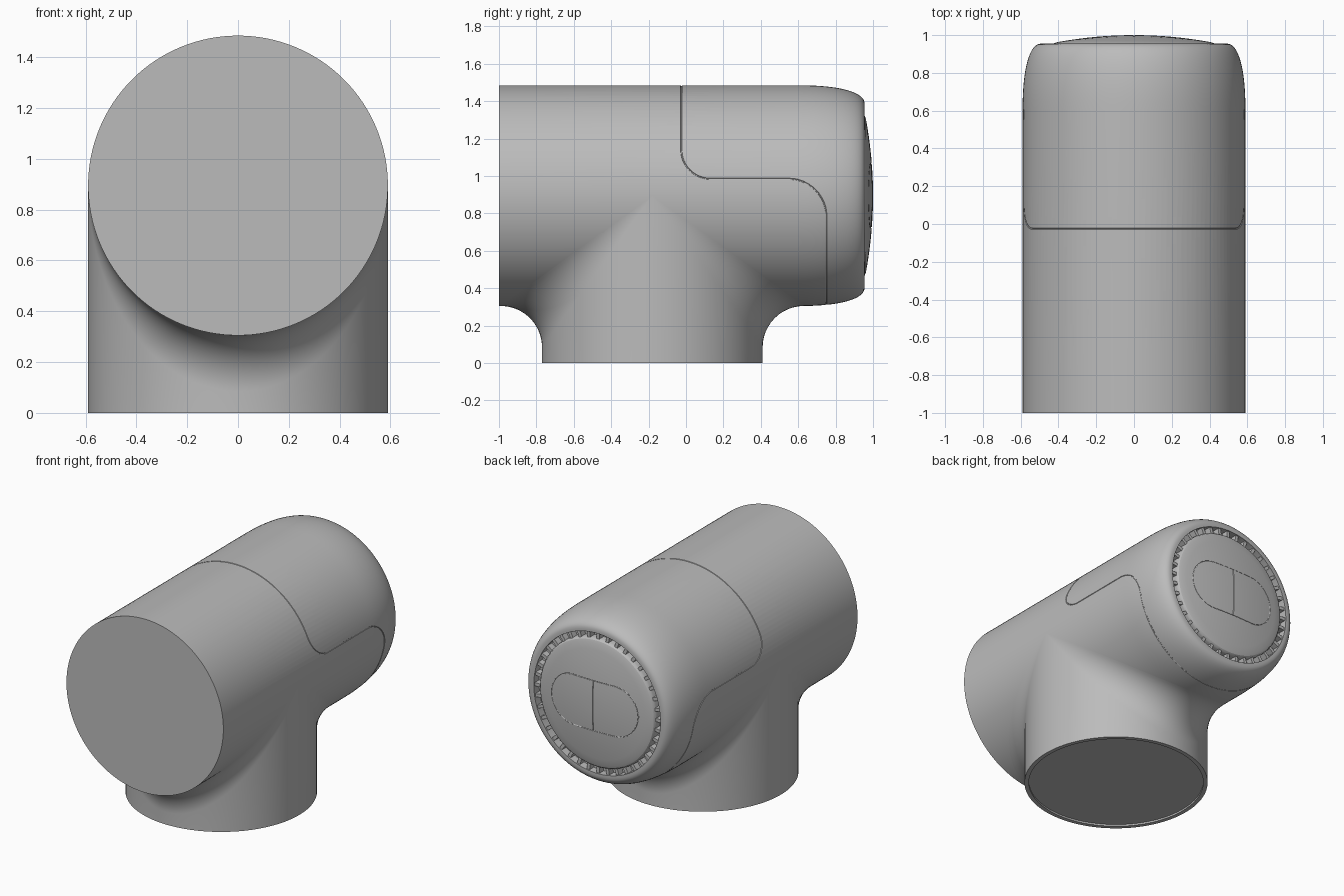
import bpy
from math import sin, cos, acos, pi, sqrt
from mathutils import Vector

if "Cube" in bpy.data.objects:
    bpy.data.objects.remove(bpy.data.objects["Cube"])

R = 0.59          # radius of barrel and neck
ZC = 0.895        # height of barrel axis
NECK_Y = -0.18    # neck axis
FILLET = 0.22     # blend between neck and barrel
SEG = 128

grey = bpy.data.materials.new("plain_grey")
grey.use_nodes = True
colour = (0.5, 0.5, 0.5, 1)
grey.diffuse_color = colour
grey.node_tree.nodes["Principled BSDF"].inputs["Base Color"].default_value = colour


def make(name, verts, faces):
    mesh = bpy.data.meshes.new(name)
    mesh.from_pydata([tuple(v) for v in verts], [], faces)
    mesh.materials.append(grey)
    obj = bpy.data.objects.new(name, mesh)
    bpy.context.collection.objects.link(obj)
    return obj


def loft(name, rings, close_end=True):
    """Skin a stack of rings; the first is capped, the last optionally."""
    n = len(rings[0])
    verts = [p for ring in rings for p in ring]
    faces = [tuple(reversed(range(n)))]
    for i in range(len(rings) - 1):
        for j in range(n):
            k = (j + 1) % n
            faces.append((i*n + j, i*n + k, (i+1)*n + k, (i+1)*n + j))
    if close_end:
        faces.append(tuple(range((len(rings)-1)*n, len(rings)*n)))
    return make(name, verts, faces)


def revolve(name, profile):
    """Turn (radius, y) pairs about the barrel axis."""
    turns = [2*pi*j/SEG for j in range(SEG)]
    return loft(name, [[(r*cos(a), y, ZC - r*sin(a)) for a in turns]
                       for r, y in profile])


def activate(obj):
    bpy.ops.object.select_all(action='DESELECT')
    obj.select_set(True)
    bpy.context.view_layer.objects.active = obj


def engrave(target, points, cyclic, width=0.004):
    """Cut a fine groove along a path."""
    curve = bpy.data.curves.new("groove_cutter", 'CURVE')
    curve.dimensions = '3D'
    curve.bevel_depth = width
    curve.bevel_resolution = 1
    curve.use_fill_caps = True
    spline = curve.splines.new('POLY')
    spline.points.add(len(points) - 1)
    for sp, p in zip(spline.points, points):
        sp.co = (*p, 1)
    spline.use_cyclic_u = cyclic
    cutter = bpy.data.objects.new("groove_cutter", curve)
    cutter.hide_render = True
    bpy.context.collection.objects.link(cutter)
    activate(cutter)
    bpy.ops.object.convert(target='MESH')
    cutter = bpy.context.view_layer.objects.active
    activate(target)
    mod = target.modifiers.new("groove", 'BOOLEAN')
    mod.operation = 'DIFFERENCE'
    mod.solver = 'EXACT'
    mod.object = cutter
    bpy.ops.object.modifier_apply(modifier=mod.name)
    bpy.data.objects.remove(cutter)


# Barrel with flat front, softly rounded back and a recess for the end cap
quarter = [pi/2*i/16 for i in range(17)]
rounding = [(0.49 + 0.1*max(cos(t), 0)**0.87, 0.6 + 0.355*sin(t)**0.87)
            for t in quarter]
barrel = revolve("barrel", [(R, -1.0)] + rounding + [(0.476, 0.955), (0.476, 0.9)])

# Neck blended into the barrel by a rolling fillet
steps = [2*pi*j/SEG for j in range(SEG)]
rings = [[(r*cos(a), NECK_Y + r*sin(a), z) for a in steps]
         for r, z in ((0.562, 0.012), (0.562, 0), (R, 0))]
for i in range(15):
    ring = []
    for a in steps:
        c, s = cos(a), sin(a)
        centre = Vector((c, s, -abs(s))) * (R + FILLET)
        to_neck, to_barrel = Vector((-c, -s, 0)), Vector((-c, 0, abs(s)))
        p = centre + to_neck.lerp(to_barrel, i/14).normalized() * FILLET
        ring.append(p + Vector((0, NECK_Y, ZC)))
    rings.append(ring)
neck = loft("neck", rings, close_end=False)

# Domed end cap
def dome_y(r):
    return 0.962 + 0.038*(1 - (r/0.41)**2)

rim = [(0.437, 0.89), (0.437, 0.935), (0.434, 0.946), (0.426, 0.956)]
end_cap = revolve("end_cap", rim + [(0.41*(1 - i/10), dome_y(0.41*(1 - i/10)))
                                    for i in range(10)])

# Ring of small ribs in the recess
verts, faces = [], []
COUNT = 40
for k in range(COUNT):
    a = 2*pi*k/COUNT
    radial, side = Vector((cos(a), 0, sin(a))), Vector((-sin(a), 0, cos(a)))
    base = len(verts)
    for y in (0.895, 0.945):
        for r, w in ((0.43, -1), (0.48, -1), (0.48, 1), (0.43, 1)):
            verts.append(radial*r + side*w*0.011 + Vector((0, y, ZC)))
    for f in ((0, 1, 2, 3), (7, 6, 5, 4), (0, 4, 5, 1),
              (1, 5, 6, 2), (2, 6, 7, 3), (3, 7, 4, 0)):
        faces.append(tuple(base + v for v in f))
ribs = make("grip_ribs", verts, faces)

# Cover seam: over the top, stepped along both sides, under the back
arc = [pi/2*i/12 for i in range(13)]
side_path = [(0.13 - 0.155*cos(t), 1.14 - 0.155*sin(t)) for t in arc]
side_path += [(0.55 + 0.2*sin(t), 0.785 + 0.2*cos(t)) for t in arc]
wrapped = [(y, acos((z - ZC)/R)) for y, z in side_path]
first, last = wrapped[0], wrapped[-1]
half = [(first[0], first[1]*i/36) for i in range(36)] + wrapped
half += [(last[0], last[1] + (pi - last[1])*i/48) for i in range(1, 49)]

def on_barrel(y, a, mirror):
    r = R - 0.035*max(0, y - 0.6)
    return (mirror*r*sin(a), y, ZC + r*cos(a))

seam = [on_barrel(y, a, 1) for y, a in half]
seam += [on_barrel(y, a, -1) for y, a in reversed(half[1:-1])]
engrave(barrel, seam, True)

# Pill outline and dividing line on the end cap
def on_cap(x, z):
    return (x, dome_y(sqrt(x*x + z*z)), ZC + z)

PILL, REACH = 0.17, 0.155
pill = []
for sign in (1, -1):
    pill += [on_cap(sign*(REACH + PILL*cos(t)), sign*PILL*sin(t))
             for t in [-pi/2 + pi*i/24 for i in range(25)]]
    pill += [on_cap(sign*REACH*(1 - i/4), sign*PILL) for i in range(1, 8)]
engrave(end_cap, pill, True)
engrave(end_cap, [on_cap(0, PILL*(i/6 - 1)) for i in range(13)], False)

# Smooth round parts, keeping rims crisp
for obj in (barrel, neck, end_cap):
    activate(obj)
    bpy.ops.object.shade_smooth_by_angle()
